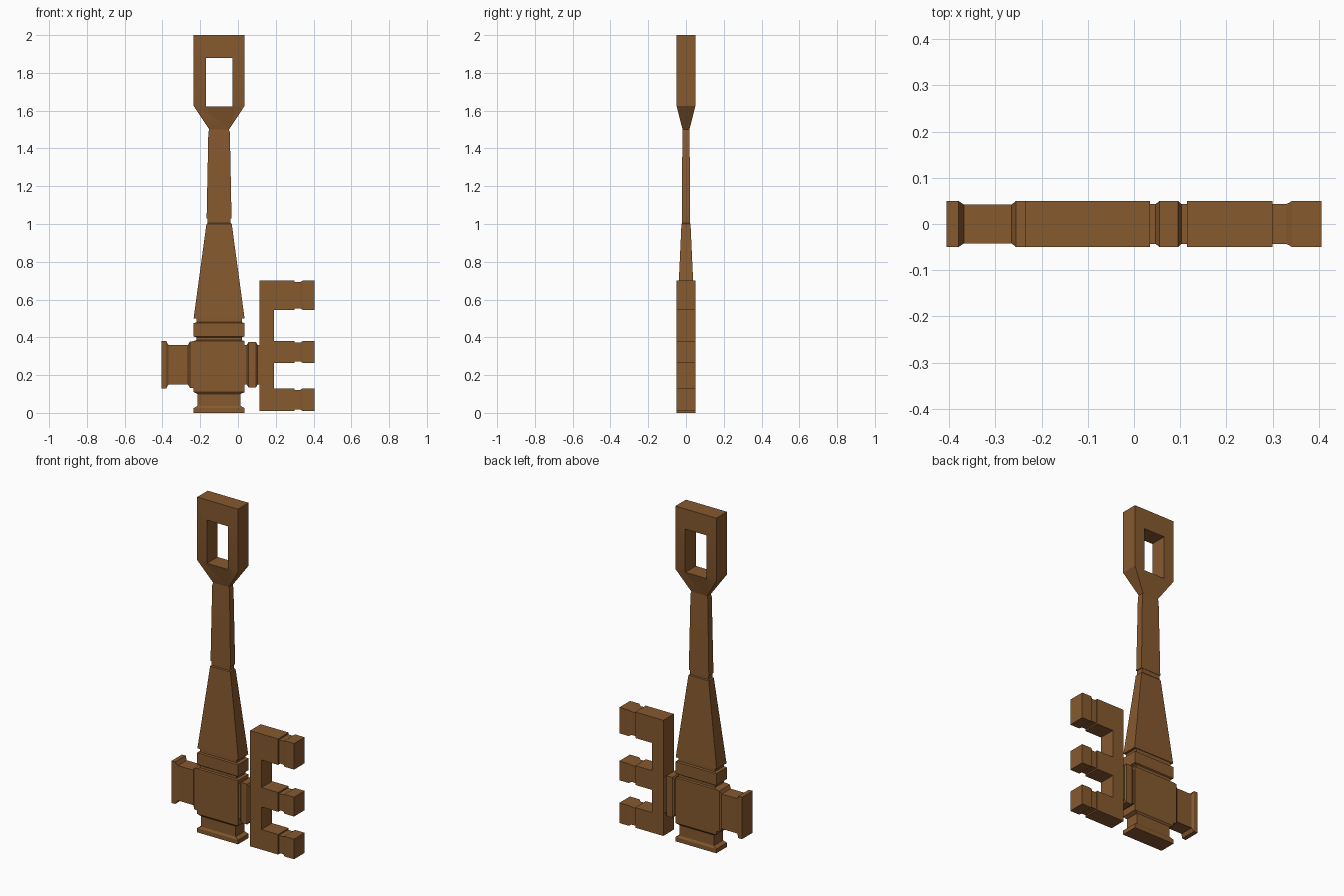
import bpy, bmesh, math

if "Cube" in bpy.data.objects:
    bpy.data.objects.remove(bpy.data.objects["Cube"], do_unlink=True)

# Single brown material
brown = bpy.data.materials.new("warm brown")
brown.use_nodes = True
colour = (0.24, 0.10, 0.028, 1)
brown.diffuse_color = colour
brown.node_tree.nodes["Principled BSDF"].inputs["Base Color"].default_value = colour

CX = -0.10  # shaft centre line
D = 0.05    # half thickness of the thick parts


def finish(name, bm):
    bmesh.ops.recalc_face_normals(bm, faces=bm.faces)
    mesh = bpy.data.meshes.new(name)
    bm.to_mesh(mesh)
    bm.free()
    mesh.materials.append(brown)
    obj = bpy.data.objects.new(name, mesh)
    bpy.context.collection.objects.link(obj)
    return obj


def loft(name, axis, sections):
    """Rectangular sections (position, centre, half width, half depth) joined along x or z."""
    bm = bmesh.new()
    rings = []
    for t, mid, w, d in sections:
        ring = []
        for sw, sd in ((-1, -1), (1, -1), (1, 1), (-1, 1)):
            a = mid + sw * w
            ring.append(bm.verts.new((a, sd * d, t) if axis == "z" else (t, sd * d, a)))
        rings.append(ring)
    for lower, upper in zip(rings, rings[1:]):
        for i in range(4):
            j = (i + 1) % 4
            bm.faces.new((lower[i], lower[j], upper[j], upper[i]))
    bm.faces.new(rings[0])
    bm.faces.new(rings[-1])
    return finish(name, bm)


def upright(name, sections):
    return loft(name, "z", [(z, CX, w, d) for z, w, d in sections])


def plate(name, outline):
    """Outline in x and z, extruded through the full thickness."""
    bm = bmesh.new()
    face = bm.faces.new([bm.verts.new((x, -D, z)) for x, z in outline])
    out = bmesh.ops.extrude_face_region(bm, geom=[face])
    for v in out["geom"]:
        if isinstance(v, bmesh.types.BMVert):
            v.co.y = D
    return finish(name, bm)


parts = []

# Foot, central block and collar, with grooves between them
parts.append(upright("base_block", [
    (0, 0.135, D), (0.025, 0.135, D), (0.037, 0.114, 0.043), (0.10, 0.114, 0.043),
    (0.11, 0.135, D), (0.38, 0.135, D), (0.385, 0.12, 0.043), (0.40, 0.12, 0.043),
    (0.405, 0.135, D), (0.475, 0.135, D), (0.48, 0.12, 0.043), (0.50, 0.12, 0.043)]))

# Tapered shaft in two stages
parts.append(upright("lower_shaft", [
    (0.50, 0.135, 0.047), (1.0, 0.067, 0.024), (1.005, 0.061, 0.02), (1.03, 0.061, 0.02)]))
parts.append(upright("upper_shaft", [
    (1.03, 0.066, 0.022), (1.485, 0.057, 0.019), (1.50, 0.052, 0.018)]))

# Handle loop with a rectangular window
handle = upright("handle_loop", [(1.50, 0.052, 0.018), (1.625, 0.135, D), (2.0, 0.135, D)])
cutter = upright("window_cutter", [(1.622, 0.07, 0.2), (1.88, 0.07, 0.2)])
cutter.hide_render = True
cut = handle.modifiers.new("window", "BOOLEAN")
cut.operation = "DIFFERENCE"
cut.solver = "EXACT"
cut.object = cutter
bpy.context.view_layer.objects.active = handle
bpy.ops.object.modifier_apply(modifier=cut.name)
bpy.data.objects.remove(cutter, do_unlink=True)
parts.append(handle)

# Side arm with flared end
ARM = 0.255
parts.append(loft("right_arm", "x", [
    (-0.405, ARM, 0.125, D), (-0.38, ARM, 0.125, D), (-0.368, ARM, 0.104, 0.042),
    (-0.265, ARM, 0.104, 0.042), (-0.255, ARM, 0.122, D), (-0.235, ARM, 0.125, D)]))

# Ringed connector between block and bit
parts.append(loft("bit_connector", "x", [
    (0.035, ARM, 0.105, 0.043), (0.047, ARM, 0.105, 0.043), (0.055, ARM, 0.12, D),
    (0.095, ARM, 0.12, D), (0.103, ARM, 0.105, 0.043), (0.115, ARM, 0.105, 0.043)]))

# Three-toothed bit: comb-shaped plate plus necked tooth tips
teeth = [("lower", 0.01, 0.13), ("middle", 0.265, 0.38), ("upper", 0.545, 0.70)]
outline = [(0.115, 0.70), (0.115, 0.01)]
for label, low, high in teeth:
    if label != "lower":
        outline.append((0.19, low))
    outline += [(0.30, low), (0.30, high)]
    if label != "upper":
        outline.append((0.19, high))
parts.append(plate("bit_comb", outline))
for label, low, high in teeth:
    mid, half = (low + high) / 2, (high - low) / 2
    parts.append(loft(label + "_tooth_tip", "x", [
        (0.30, mid, half - 0.008, 0.043), (0.33, mid, half - 0.008, 0.043),
        (0.342, mid, half, D), (0.405, mid, half, D)]))

# Soft shading across gentle bends, sharp at corners
bpy.ops.object.select_all(action="DESELECT")
for obj in parts:
    obj.select_set(True)
bpy.context.view_layer.objects.active = parts[0]
bpy.ops.object.shade_smooth_by_angle(angle=math.radians(30))
